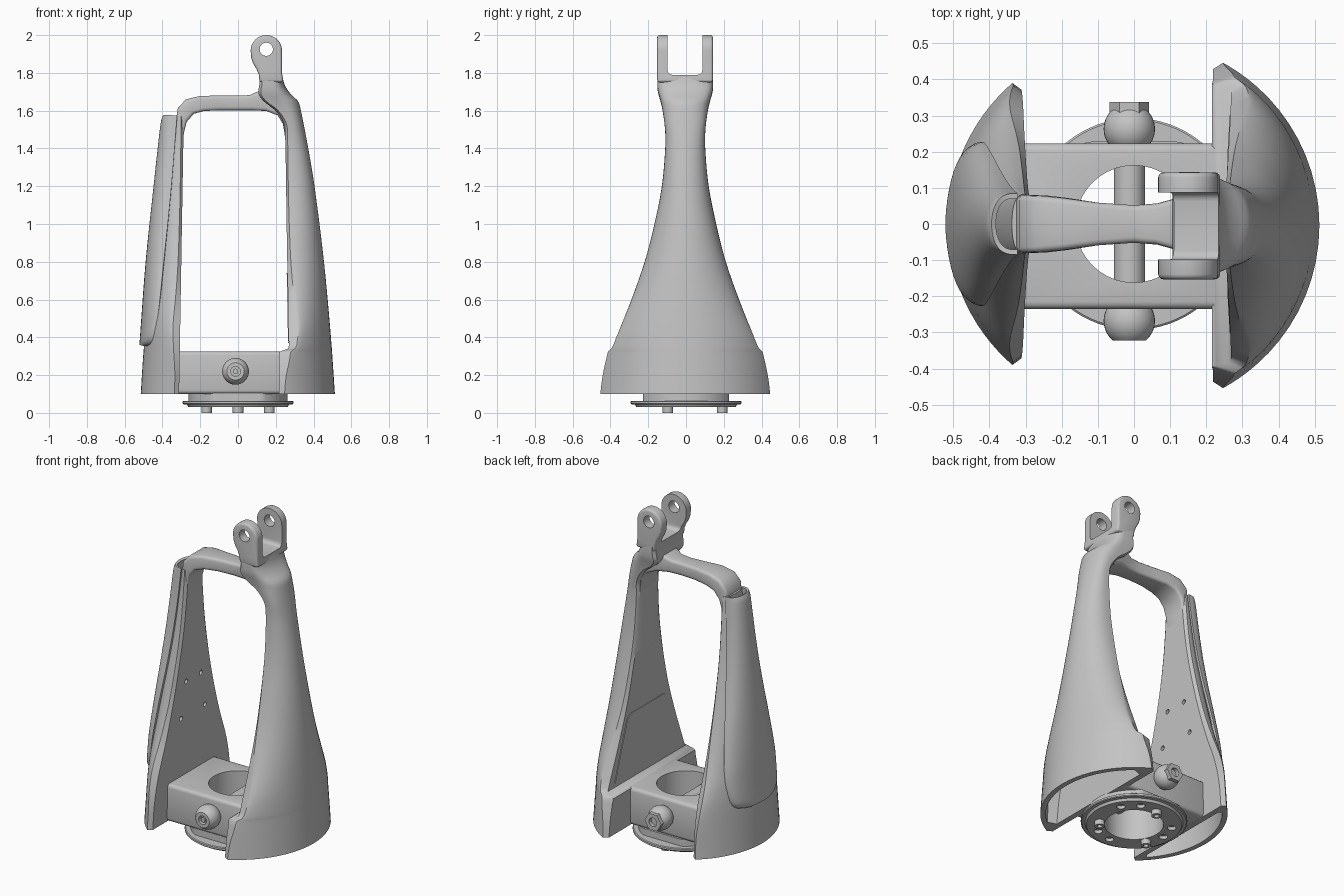
import bpy, bmesh, math

if "Cube" in bpy.data.objects:
    bpy.data.objects.remove(bpy.data.objects["Cube"])

grey = bpy.data.materials.new("light grey")
grey.use_nodes = True
grey.diffuse_color = (0.55, 0.55, 0.55, 1)
grey.node_tree.nodes["Principled BSDF"].inputs["Base Color"].default_value = (0.55, 0.55, 0.55, 1)


def table(pts, z):
    """Smooth interpolation through (z, value) pairs."""
    n = len(pts)
    if z <= pts[0][0]:
        return pts[0][1]
    if z >= pts[-1][0]:
        return pts[-1][1]

    def slope(i):
        a, b = pts[max(i - 1, 0)], pts[min(i + 1, n - 1)]
        return (b[1] - a[1]) / (b[0] - a[0])
    i = max(k for k in range(n - 1) if pts[k][0] <= z)
    (z0, v0), (z1, v1) = pts[i], pts[i + 1]
    h = z1 - z0
    t = (z - z0) / h
    return ((2*t**3 - 3*t*t + 1) * v0 + (t**3 - 2*t*t + t) * h * slope(i)
            + (3*t*t - 2*t**3) * v1 + (t**3 - t*t) * h * slope(i + 1))


def loft(name, rings, closed=True):
    """Skin a list of equal-length point rings; closed rings get end caps."""
    bm = bmesh.new()
    rows = [[bm.verts.new(p) for p in r] for r in rings]
    n = len(rows[0])
    for a, b in zip(rows, rows[1:]):
        for i in range(n if closed else n - 1):
            j = (i + 1) % n
            bm.faces.new((a[i], a[j], b[j], b[i]))
    if closed:
        bm.faces.new(rows[0])
        bm.faces.new(rows[-1])
    bmesh.ops.recalc_face_normals(bm, faces=bm.faces)
    me = bpy.data.meshes.new(name)
    bm.to_mesh(me)
    bm.free()
    me.materials.append(grey)
    ob = bpy.data.objects.new(name, me)
    bpy.context.collection.objects.link(ob)
    return ob


def cylinder(name, axis, centre, r, a, b, n=48):
    """Cylinder from a to b along axis; centre gives the other two coordinates."""
    rings = []
    for h in (a, b):
        ring = []
        for k in range(n):
            t = 2 * math.pi * k / n
            p = [centre[0] + r * math.cos(t), centre[1] + r * math.sin(t)]
            p.insert("xyz".index(axis), h)
            ring.append(p)
        rings.append(ring)
    return loft(name, rings)


def box(name, x, y, z):
    return loft(name, [[(x[0], y[0], h), (x[1], y[0], h), (x[1], y[1], h), (x[0], y[1], h)] for h in z])


def apply(ob, kind, **settings):
    bpy.context.view_layer.objects.active = ob
    m = ob.modifiers.new(kind.title(), kind)
    for k, v in settings.items():
        setattr(m, k, v)
    bpy.ops.object.modifier_apply(modifier=m.name)


def cut(ob, *cutters):
    for c in cutters:
        apply(ob, "BOOLEAN", operation="DIFFERENCE", object=c, solver="EXACT")
        bpy.data.objects.remove(c)


def bevel(ob, width, segments=3):
    apply(ob, "BEVEL", width=width, segments=segments, limit_method="ANGLE",
          angle_limit=math.radians(40), use_clamp_overlap=False)


def levels(a, b, n):
    return [a + (b - a) * i / (n - 1) for i in range(n)]


# Profiles against height: outer reach, half width, inner face
R_OUT = [(0.1, .513), (0.4, .492), (0.8, .455), (1.2, .405), (1.4, .372), (1.6, .333), (1.65, .318),
         (1.685, .282), (1.73, .25), (1.787, .234)]
R_WID = [(0.1, .45), (0.2, .437), (0.3, .415), (0.325, .408), (0.345, .388), (0.4, .365), (0.6, .285),
         (0.8, .215), (1.0, .163), (1.2, .124), (1.4, .106), (1.5, .107), (1.6, .12), (1.66, .134),
         (1.70, .145), (1.75, .148), (1.787, .147)]
R_IN = [(0.1, .218), (0.3, .218), (0.322, .218), (0.342, .268), (0.36, .269), (0.9, .259), (1.45, .25),
        (1.53, .243), (1.6, .20), (1.65, .135), (1.69, .108), (1.74, .113), (1.787, .112)]
L_OUT = [(0.1, .515), (0.35, .498), (0.8, .452), (1.2, .392), (1.57, .338)]
L_WID = [(0.1, .39), (0.25, .378), (0.4, .345), (0.6, .272), (0.8, .21), (1.0, .16), (1.2, .12), (1.4, .095), (1.57, .082)]
L_IN = [(0.1, .312), (1.57, .287)]
# Section shape: round wall at the foot (0) to bulge (1), and squareness of the bulge
BLEND = [(0.1, 0), (0.3, .05), (0.6, .8), (1.0, 1), (1.8, 1)]
FULL = [(0.1, 1.3), (0.6, 1.1), (1.0, .88), (1.4, .7), (1.6, .6), (1.7, .35), (1.8, .3)]


def d_section(side, z, xi, xo, w, n=28):
    """D-shaped section: flat inside at xi, outside reaching xo."""
    blend, e = table(BLEND, z), table(FULL, z)
    ring = [(side * xi, -(w - 0.018), z)]
    for k in range(n + 1):
        t = -math.pi / 2 + math.pi * k / n
        y = w * math.sin(t)
        bulge = xi + 0.014 + (xo - xi - 0.014) * max(math.cos(t), 0) ** e
        wall = math.sqrt(max(xo * xo - y * y, 0))
        ring.append((side * (wall + (bulge - wall) * blend), y, z))
    ring.append((side * xi, w - 0.018, z))
    return ring


def leg(name, side, heights, xi, xo, w):
    """Leg skin, hollowed out from below with a thin wall."""
    ob = loft(name, [d_section(side, z, table(xi, z), table(xo, z), table(w, z)) for z in heights])
    inside = [0.05] + levels(0.1, 0.32, 6) + [.332, .342] + levels(0.38, 0.85, 9)
    cut(ob, loft("cavity", [d_section(side, z, table(xi, z) + .034, table(xo, z) - .03, table(w, z) * .83)
                            for z in inside]))
    return ob


# Clevis leg: stepped foot, tapering wall and neck in one skin
heights = levels(0.1, 0.32, 8) + [.327, .333, .338, .342] + levels(0.36, 1.45, 32) + levels(1.475, 1.787, 20)
clevis_leg = leg("clevis_leg", 1, heights, R_IN, R_OUT, R_WID)
clevis_leg.location.y = -0.004

# Inner access panel
pts = [(-.30, .37), (.30, .37), (.20, .69), (.185, .725), (.155, .74), (-.155, .74), (-.185, .725), (-.20, .69)]
loft("access_panel", [[(table(R_IN, z) + dx, y, z) for y, z in pts] for dx in (-0.004, 0.004)])

# Cover-side leg with four screw holes
cover_leg = leg("cover_leg", -1, levels(0.1, 1.57, 40), L_IN, L_OUT, L_WID)
cut(cover_leg, *[cylinder("hole", "x", (y, z), 0.014, -0.335, -0.2, 16)
                 for y, z in ((-.07, .89), (.07, .89), (-.115, .68), (.115, .68))])

# Thin curved cover over the outside of the cover leg
C_OUT = [(0.36, .515), (0.8, .482), (1.2, .44), (1.5, .407), (1.555, .398), (1.575, .388)]
C_EDGE = [(0.36, .455), (0.5, .425), (0.8, .392), (1.2, .352), (1.575, .322)]
C_WID = [(0.36, .14), (0.368, .17), (0.38, .188), (0.41, .206), (0.5, .219), (0.6, .218), (0.8, .186),
         (1.0, .146), (1.2, .113), (1.4, .09), (1.575, .078)]
rings = []
for z in [0.36, 0.364, 0.37, 0.38, 0.393, 0.41] + levels(0.45, 1.54, 26) + [1.555, 1.567, 1.575]:
    xo, xe, w = table(C_OUT, z), table(C_EDGE, z), table(C_WID, z)
    rings.append([(-(xe + (xo - xe) * max(math.cos(t), 0) ** min(1, table(FULL, z))), w * math.sin(t), z)
                  for t in levels(-math.pi / 2, math.pi / 2, 25)])
cover = loft("leg_cover", rings, closed=False)
apply(cover, "SOLIDIFY", thickness=0.014, offset=0)

# Bridge over the top: (inner x, z, outer x, z, half width)
path = [(-.291, 1.38, -.32, 1.42, .075), (-.287, 1.48, -.327, 1.56, .077), (-.272, 1.54, -.318, 1.615, .08),
        (-.235, 1.583, -.275, 1.66, .079), (-.18, 1.598, -.2, 1.678, .072), (-.1, 1.602, -.1, 1.68, .059),
        (0, 1.602, 0, 1.68, .052), (.08, 1.602, .06, 1.682, .057), (.15, 1.598, .125, 1.71, .075),
        (.21, 1.575, .22, 1.69, .09), (.238, 1.53, .28, 1.60, .088), (.252, 1.44, .30, 1.50, .08)]
bridge = loft("top_bridge", [[(a, -w, b), (c, -w, d), (c, w, d), (a, w, b)] for a, b, c, d, w in path])
bevel(bridge, 0.016)

# Clevis ears, separated by a slot and pierced by a pin hole
prof = [(.15 + .083 * math.cos(t), 1.917 + .083 * math.sin(t)) for t in levels(0, math.pi, 25)]
prof += [(.07, 1.88), (.08, 1.85), (.098, 1.82), (.11, 1.79), (.114, 1.75), (.24, 1.75), (.233, 1.80)]
ears = loft("clevis_ears", [[(x, y, z) for x, z in prof] for y in (-.153, .143)])
bevel(ears, 0.014)
slot = box("slot", (0, .4), (-.098, .087), (1.79, 2.2))
bevel(slot, 0.025, 4)
cut(ears, slot, cylinder("pin_hole", "y", (.15, 1.925), .035, -.3, .3, 32))

# Hub block with vertical bore
hub = box("hub_block", (-.33, .245), (-.235, .223), (.1, .325))
bevel(hub, 0.02)
cut(hub, cylinder("bore", "z", (0, 0), .162, 0, .5, 64))

# Cross pin with ball ends
cylinder("cross_pin", "y", (-.013, .22), .043, -.25, .25, 32)
for name, s, mid, end in (("front_ball", -1, .268, .322), ("back_ball", 1, .263, .315)):
    rings = []
    for t in levels(-1.2, math.asin((end - mid) / .071), 16):
        rings.append([(-.013 + .071 * math.cos(t) * math.cos(u), s * (mid + .071 * math.sin(t)),
                       .22 + .071 * math.cos(t) * math.sin(u)) for u in levels(0, 2 * math.pi, 33)[:-1]])
    ball = loft(name, rings)
    if s < 0:
        cut(ball, cylinder("socket", "y", (-.013, .22), .026, -.4, -.295, 24))
nut = cylinder("back_nut", "y", (-.013, .22), .055, .30, .337, 6)
cut(nut, cylinder("socket", "y", (-.013, .22), .026, .315, .4, 24))
cylinder("front_screw", "y", (-.013, .22), .014, -.318, -.28, 16)

# Mounting flange under the hub
collar = cylinder("flange_collar", "z", (0, 0), .262, .062, .105, 72)
for v in collar.data.vertices:
    v.co.y = max(-.228, min(.228, v.co.y))
cut(collar, cylinder("bore", "z", (0, 0), .162, 0, .5, 64))
rings = [[(r * math.cos(t), r * math.sin(t), z) for t in levels(0, 2 * math.pi, 73)[:-1]]
         for z, r in ((.03, .262), (.044, .27), (.045, .288), (.049, .293), (.06, .293), (.064, .288))]
flange = loft("flange_disc", rings)


def on_circle(deg, r=.192):
    return r * math.cos(math.radians(deg)), r * math.sin(math.radians(deg))


cut(flange, cylinder("bore", "z", (0, 0), .162, 0, .5, 64),
    *[cylinder("hole", "z", on_circle(d, .21), .024, 0, .05, 24) for d in (30, 150, 270, 60, 180, 300)])
for i, d in enumerate((90, 210, 330)):
    pin = cylinder("locating_pin_%d" % (i + 1), "z", on_circle(d), .028, 0, .04, 24)
    cut(pin, cylinder("hole", "z", on_circle(d), .014, -.02, .025, 16))

# Smooth shading with sharp edges kept
bpy.ops.object.select_all(action="DESELECT")
for ob in bpy.context.scene.objects:
    if ob.type == "MESH":
        ob.select_set(True)
        bpy.context.view_layer.objects.active = ob
bpy.ops.object.shade_smooth_by_angle(angle=math.radians(35))
